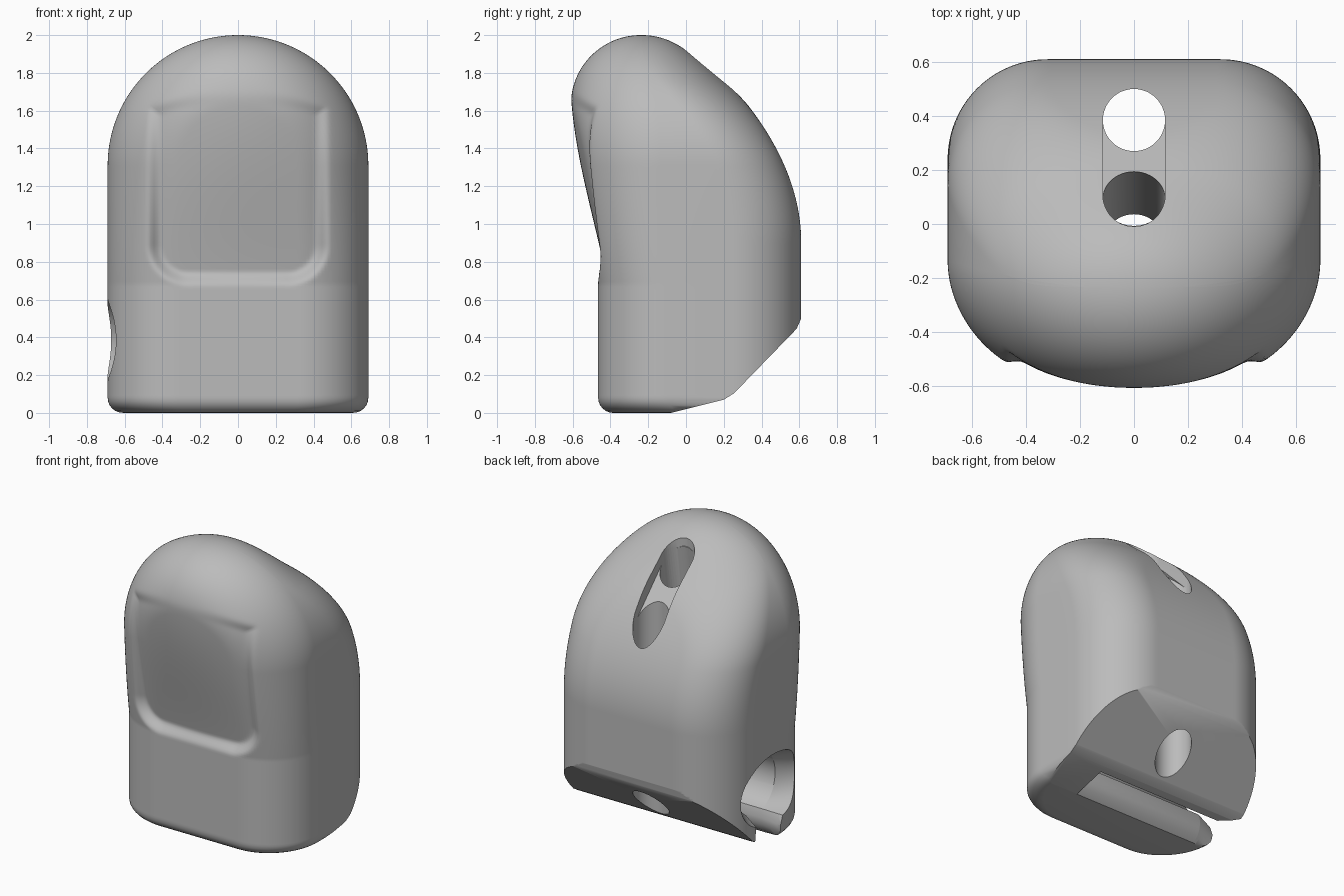
import bpy, bmesh, math
from mathutils import Vector

cube = bpy.data.objects.get("Cube")
if cube:
    bpy.data.objects.remove(cube, do_unlink=True)

W = 0.69          # half width, also the arch radius
ARCH = 2 - W      # height where the arch starts
R = 0.37          # rounding between front, sides and back
FOOT = 0.08       # rounding at the bottom

grey = bpy.data.materials.new("plain grey")
grey.use_nodes = True
grey.diffuse_color = (0.5, 0.5, 0.5, 1)
grey.node_tree.nodes["Principled BSDF"].inputs["Base Color"].default_value = (0.5, 0.5, 0.5, 1)


def smooth(t):
    t = min(max(t, 0), 1)
    return t * t * (3 - 2 * t)


def front(x, z):
    """Front surface: straight below, leaning out above, with a sunken panel."""
    t = min(max((z - 0.68) / 1.02, 0), 1)
    lean = (smooth(t) + t * (2 - t)) / 2
    y = -0.465 - 0.145 * lean + 0.22 * x * x * smooth(t)
    # distance to the rounded outline of the panel, arched at the top
    corner, drop = (0.22, 0) if z < 1.2 else (0.03, 0.4 * x * x)
    qx = abs(x) - 0.485 + corner
    qz = abs(z + drop - 1.195) - 0.525 + corner
    dist = math.hypot(max(qx, 0), max(qz, 0)) + min(max(qx, qz), 0) - corner
    return y + (0.05 * (1 - t) + 0.13 * x * x) * smooth(-dist / 0.08)


def back(z):
    """Back surface: upright below, curving forward to the crown."""
    u = max(z - 0.9, 0)
    v = min(max(u - 0.84, 0), 0.22)
    return 0.61 - 0.53 * min(u, 0.84) ** 2 - 0.89 * v + 2 * v * v


# Section: inset from the outline and matching depth of the rounding
section = []
for i in range(33):
    a = math.radians(90 * i / 32)
    section.append((R * (1 - math.cos(a)), R * (1 - math.sin(a))))
section += [(R + (W - R) * i / 28, 0) for i in range(1, 29)]

# Outline: up one leg, over the arch, down the other leg
leg = [FOOT * (1 - math.cos(math.radians(15 * i))) for i in range(7)]
leg += [FOOT + (ARCH - FOOT) * i / 90 for i in range(1, 91)]
outline = [(-1, 0, z) for z in leg]
outline += [(-math.cos(math.pi * i / 120), math.sin(math.pi * i / 120), ARCH) for i in range(1, 120)]
outline += [(1, 0, z) for z in reversed(leg)]

# Body shell
bm = bmesh.new()
rows = []
for cx, cz, z0 in outline:
    k = 0
    if z0 < FOOT:
        k = FOOT - math.sqrt(max(FOOT ** 2 - (FOOT - z0) ** 2, 0))
    fronts, backs = [], []
    for inset, depth in section:
        r = W - inset
        x, z = cx * r * (1 - k / W), z0 + cz * r
        fronts.append(bm.verts.new((x, front(x, z) + depth + k, z)))
        backs.append(bm.verts.new((x, back(z) - depth - k, z)))
    rows.append(fronts[::-1] + backs)
for a, b in zip(rows, rows[1:]):
    for i in range(len(a) - 1):
        bm.faces.new((a[i], a[i + 1], b[i + 1], b[i]))
bmesh.ops.remove_doubles(bm, verts=bm.verts, dist=0.0003)


def cap(bm):
    edges = [e for e in bm.edges if e.is_boundary]
    bmesh.ops.holes_fill(bm, edges=edges, sides=0)


cap(bm)
# Sloping underside at the back, with softened corners
for point, normal in (((0, 0.6, 0.46), (0, 1, -0.97)),
                      ((0, 0.6, 0.478), (0, 1, -0.44)),
                      ((0, 0.2, 0.07), (0, 0.62, -1)),
                      ((0, -0.08, 0), (0, 0.25, -1))):
    geom = bm.verts[:] + bm.edges[:] + bm.faces[:]
    bmesh.ops.bisect_plane(bm, geom=geom, plane_co=Vector(point),
                           plane_no=Vector(normal), clear_outer=True, dist=0.0001)
    cap(bm)
bmesh.ops.recalc_face_normals(bm, faces=bm.faces)


def make_object(name, bm):
    mesh = bpy.data.meshes.new(name)
    bm.to_mesh(mesh)
    bm.free()
    mesh.materials.append(grey)
    obj = bpy.data.objects.new(name, mesh)
    bpy.context.collection.objects.link(obj)
    return obj


body = make_object("body", bm)


def cutter(name, loops):
    """Closed solid lofted through loops of points."""
    bm = bmesh.new()
    rings = [[bm.verts.new(p) for p in loop] for loop in loops]
    bm.faces.new(rings[0])
    bm.faces.new(rings[-1][::-1])
    n = len(rings[0])
    for a, b in zip(rings, rings[1:]):
        for i in range(n):
            j = (i + 1) % n
            bm.faces.new((a[i], b[i], b[j], a[j]))
    bmesh.ops.recalc_face_normals(bm, faces=bm.faces)
    obj = make_object(name, bm)
    obj.hide_render = True
    return obj


def arc(cu, cv, r, start, end, n):
    steps = [math.radians(start + (end - start) * i / n) for i in range(n + 1)]
    return [(cu + r * math.cos(a), cv + r * math.sin(a)) for a in steps]


# Side bore, open through the underside, with a flared mouth and a closed end
BY, BZ = 0.03, 0.385
keyhole = arc(BY, BZ, 0.21, -58, 252, 56)
keyhole += [(-0.02, 0.13), (-0.025, 0.08), (-0.045, 0.035), (-0.09, -0.005), (-0.1, -0.3),
            (0.16, -0.3), (0.15, 0.1)]


def bore_loop(x, flare):
    return [(x, BY + (y - BY) * (1 + 0.65 * flare), BZ + (z - BZ) * (1 + 0.13 * flare))
            for y, z in keyhole]


loops = [bore_loop(-1, 1)]
for i in range(9):
    a = math.radians(90 * i / 8)
    loops.append(bore_loop(-0.69 + 0.13 * math.sin(a), 1 - math.sqrt(1 - math.cos(a) ** 2)))
loops.append(bore_loop(0.4, 0))
bore = cutter("bore_cutter", loops)


# Straight cord hole through the sloping underside, and a leaning one into the bore
def cord_loop(y, z):
    return [(u, v, z) for u, v in arc(0, y, 0.115, 0, 360, 48)[:-1]]


hole = cutter("cord_hole_cutter", [cord_loop(0.385, 2.5), cord_loop(0.385, -0.5)])
leaning_hole = cutter("leaning_hole_cutter", [cord_loop(0.157, 2.2), cord_loop(-0.1, 0.45)])

# Shallow slot joining the two cord holes
slot_shape = arc(0, 0.385, 0.1145, 0, 180, 24) + arc(0, 0.105, 0.1145, 180, 360, 24)
slot = cutter("cord_slot_cutter", [[(x, y, 2.6 - y) for x, y in slot_shape],
                                   [(x, y, 1.86 - y) for x, y in slot_shape]])

bpy.context.view_layer.objects.active = body
body.select_set(True)
for tool in (bore, hole, leaning_hole, slot):
    mod = body.modifiers.new(tool.name, "BOOLEAN")
    mod.operation = "DIFFERENCE"
    mod.solver = "EXACT"
    mod.object = tool
    bpy.ops.object.modifier_apply(modifier=mod.name)
    bpy.data.objects.remove(tool, do_unlink=True)
bpy.ops.object.shade_smooth_by_angle(angle=math.radians(40))
